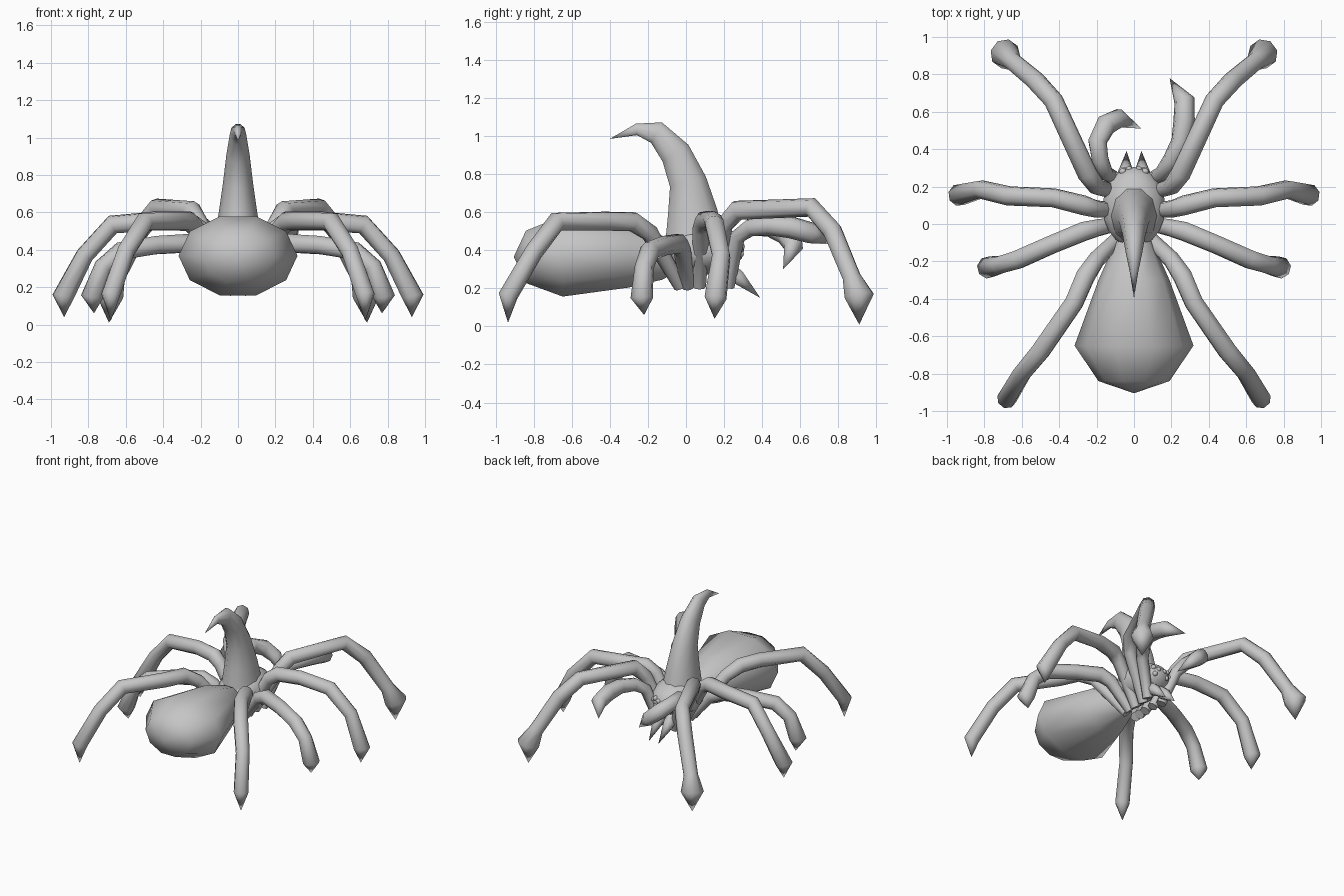
import bpy, bmesh, math
from mathutils import Vector

if "Cube" in bpy.data.objects:
    bpy.data.objects.remove(bpy.data.objects["Cube"], do_unlink=True)

grey = bpy.data.materials.new("plain grey")
grey.use_nodes = True
grey.diffuse_color = (0.56, 0.56, 0.56, 1)
grey.node_tree.nodes["Principled BSDF"].inputs["Base Color"].default_value = (0.56, 0.56, 0.56, 1)


def finish(name, bm):
    """Turn a bmesh into a smooth-shaded object."""
    bmesh.ops.recalc_face_normals(bm, faces=bm.faces)
    mesh = bpy.data.meshes.new(name)
    bm.to_mesh(mesh)
    bm.free()
    mesh.materials.append(grey)
    obj = bpy.data.objects.new(name, mesh)
    bpy.context.collection.objects.link(obj)
    bpy.ops.object.select_all(action="DESELECT")
    obj.select_set(True)
    bpy.context.view_layer.objects.active = obj
    bpy.ops.object.shade_smooth_by_angle(angle=math.radians(65))


def sweep(name, path, radii, sides=8):
    """Skin elliptical rings along a path; a zero radius closes to a point."""
    pts = [Vector(p) for p in path]
    segs = [(b - a).normalized() for a, b in zip(pts, pts[1:])]
    bm = bmesh.new()
    rings, u, last = [], None, None
    for i, p in enumerate(pts):
        t = (segs[max(i - 1, 0)] + segs[min(i, len(segs) - 1)]).normalized()
        if u is None:
            u = Vector((1, 0, 0))
            u = (u - t * u.dot(t)).normalized()
        else:
            u = last.rotation_difference(t) @ u
        last, v = t, t.cross(u)
        r = radii[i] if isinstance(radii[i], tuple) else (radii[i], radii[i])
        if r[0] == 0:
            rings.append([bm.verts.new(p)])
            continue
        ring = []
        for k in range(sides):
            a = math.tau * k / sides
            ring.append(bm.verts.new(p + u * r[0] * math.cos(a) + v * r[1] * math.sin(a)))
        rings.append(ring)
    for a, b in zip(rings, rings[1:]):
        for k in range(sides):
            n = (k + 1) % sides
            if len(b) == 1:
                bm.faces.new((a[k], a[n], b[0]))
            else:
                bm.faces.new((a[k], a[n], b[n], b[k]))
    for ring in (rings[0], rings[-1]):
        if len(ring) > 1:
            bm.faces.new(ring)
    finish(name, bm)


def ball(name, centre, size, u=12, v=8):
    """Ellipsoid with its poles along the body."""
    bm = bmesh.new()
    bmesh.ops.create_uvsphere(bm, u_segments=u, v_segments=v, radius=1)
    for vert in bm.verts:
        x, y, z = vert.co
        vert.co = Vector((x * size[0], z * size[1], y * size[2])) + Vector(centre)
    finish(name, bm)


# Body: abdomen, thorax and curved horn
sweep("abdomen",
      [(0, -.04, .36), (0, -.12, .36), (0, -.3, .37), (0, -.65, .368), (0, -.84, .365), (0, -.905, .365)],
      [(.07, .07), (.11, .12), (.19, .175), (.318, .222), (.19, .145), 0], sides=10)
ball("thorax", (0, .09, .4), (.172, .215, .13), 14, 10)
sweep("horn",
      [(0, .045, .45), (0, .035, .6), (0, .01, .76), (0, -.055, .91), (0, -.155, 1.018), (0, -.26, 1.035), (0, -.4, .985)],
      [(.128, .162), (.103, .137), (.08, .103), (.062, .085), (.044, .064), (.022, .032), 0], sides=10)

# Legs: hub, knee, shin, ankle, foot bulb and pointed tip
legs = {
    "front_leg": ([(.04, .15, .21), (.2, .2, .53), (.25, .27, .61), (.43, .66, .625), (.53, .77, .5),
                   (.65, .87, .26), (.69, .91, .16), (.69, .91, .01)], .08),
    "second_leg": ([(.04, .07, .21), (.2, .08, .51), (.27, .1, .555), (.43, .14, .555), (.67, .15, .535),
                    (.82, .185, .37), (.935, .155, .15), (.93, .15, .04)], .06),
    "third_leg": ([(.04, .01, .21), (.19, -.02, .4), (.27, -.04, .435), (.44, -.11, .425), (.62, -.19, .395),
                   (.72, -.22, .31), (.78, -.232, .15), (.77, -.22, .06)], .06),
    "back_leg": ([(.04, -.03, .21), (.2, -.19, .49), (.26, -.28, .55), (.32, -.42, .553), (.5, -.68, .55),
                  (.6, -.8, .39), (.68, -.935, .16), (.68, -.935, .02)], .053),
}
for side, s in (("left", 1), ("right", -1)):
    for name, (path, foot) in legs.items():
        sweep(f"{side}_{name}", [(x * s, y, z) for x, y, z in path],
              [.035, .047, .054, .052, .053, .05, foot, 0])
    # Fangs under the face and a cluster of eyes
    sweep(side + "_fang", [(s * .04, .19, .34), (s * .045, .27, .26), (s * .04, .39, .15)],
          [.03, .045, 0], sides=6)
    for i, (x, y, z) in enumerate([(.025, .29, .42), (.06, .28, .43), (.095, .26, .41), (.05, .285, .38)]):
        ball(f"{side}_eye_{i + 1}", (s * x, y, z), (.019, .019, .019), 8, 6)

# Feelers: one curls inward, the other reaches forward
sweep("right_feeler",
      [(-.06, .22, .21), (-.15, .27, .47), (-.18, .34, .52), (-.195, .44, .52), (-.15, .53, .48), (-.08, .565, .42), (.04, .51, .3)],
      [.035, .042, .048, .053, .058, .052, 0])
sweep("left_feeler",
      [(.06, .22, .21), (.15, .27, .47), (.2, .34, .52), (.25, .44, .53), (.268, .55, .52), (.27, .66, .49), (.19, .78, .43)],
      [.035, .042, .048, .052, .058, .056, 0])
